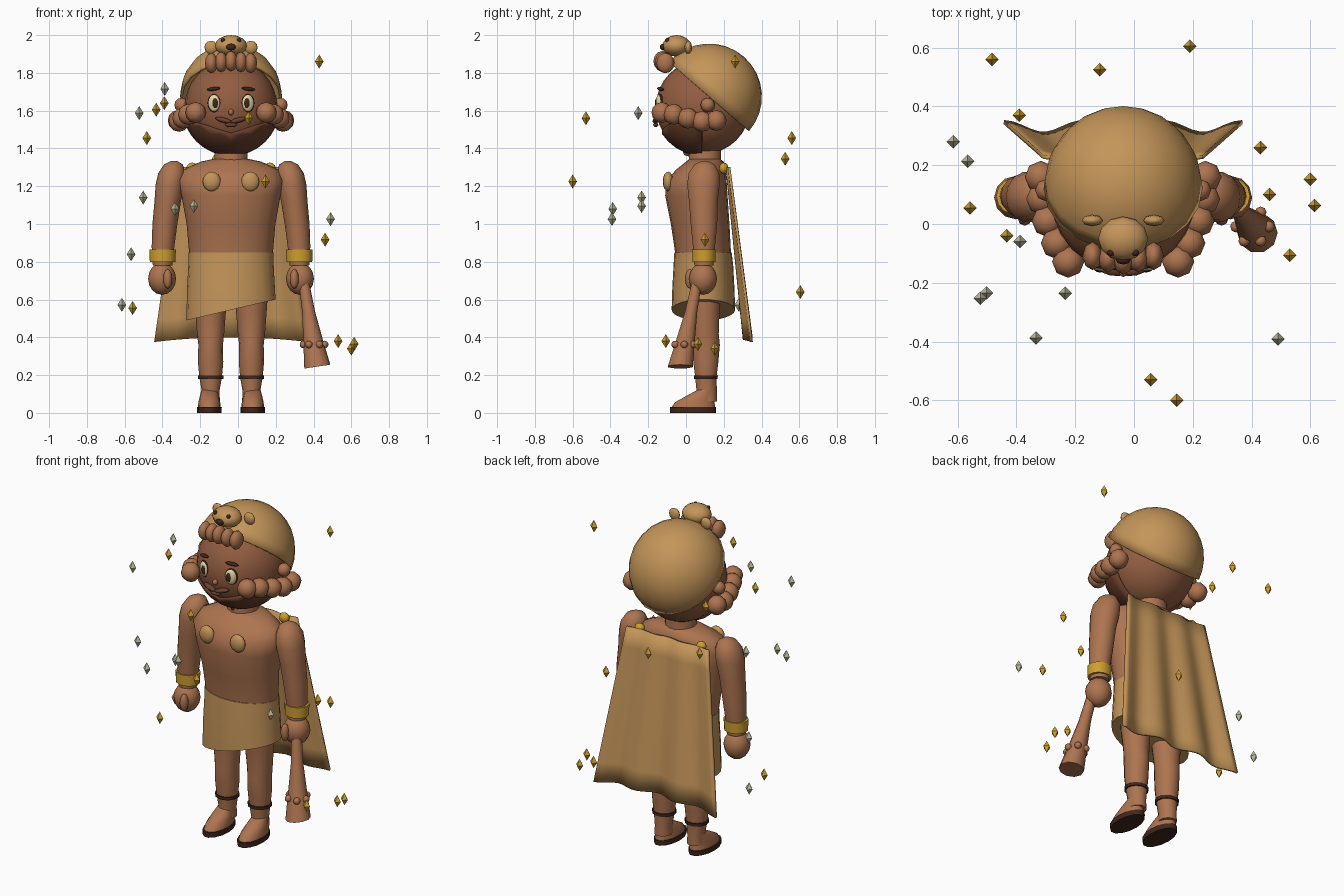
import bpy, bmesh, math
from mathutils import Matrix, Vector

if "Cube" in bpy.data.objects:
    bpy.data.objects.remove(bpy.data.objects["Cube"])

CX = -0.037  # figure's centre line


def material(name, *rgb):
    m = bpy.data.materials.new(name)
    m.diffuse_color = (*rgb, 1)
    m.use_nodes = True
    m.node_tree.nodes["Principled BSDF"].inputs["Base Color"].default_value = m.diffuse_color
    return m


SKIN = material("skin brown", 0.42, 0.175, 0.08)
FACE = material("face brown", 0.29, 0.11, 0.052)
BEARD = material("beard brown", 0.15, 0.052, 0.026)
DARK = material("dark brown", 0.05, 0.02, 0.012)
HIDE = material("tan hide", 0.55, 0.30, 0.10)
GOLD = material("gold", 0.62, 0.35, 0.03)
SILVER = material("pale silver", 0.52, 0.50, 0.33)
CREAM = material("eye cream", 0.78, 0.70, 0.40)


def finish(name, bm, mat, angle=40):
    bmesh.ops.recalc_face_normals(bm, faces=bm.faces[:])
    me = bpy.data.meshes.new(name)
    bm.to_mesh(me)
    bm.free()
    me.materials.append(mat)
    if angle:
        me.polygons.foreach_set("use_smooth", [True] * len(me.polygons))
        me.set_sharp_from_angle(angle=math.radians(angle))
    ob = bpy.data.objects.new(name, me)
    bpy.context.collection.objects.link(ob)
    return ob


def ball(name, mat, loc, size, rot=(0, 0, 0), seg=12, rings=8):
    """Ellipsoid placed relative to the figure's centre line."""
    bm = bmesh.new()
    bmesh.ops.create_uvsphere(bm, u_segments=seg, v_segments=rings, radius=1)
    if isinstance(size, (int, float)):
        size = (size,) * 3
    ob = finish(name, bm, mat, 70)
    ob.location = (CX + loc[0], loc[1], loc[2])
    ob.rotation_euler = rot
    ob.scale = size
    return ob


def loft(name, mat, rings, seg=14, slant=0.0, angle=45):
    """Skin elliptical rings (x, y, z, rx, ry); slant tilts the first ring."""
    bm = bmesh.new()
    loops = []
    for i, (x, y, z, rx, ry) in enumerate(rings):
        loop = []
        for k in range(seg):
            a = 2 * math.pi * k / seg
            px, py = rx * math.cos(a), ry * math.sin(a)
            loop.append(bm.verts.new((CX + x + px, y + py, z + (slant * px if i == 0 else 0))))
        loops.append(loop)
    for a, b in zip(loops, loops[1:]):
        for k in range(seg):
            n = (k + 1) % seg
            bm.faces.new((a[k], a[n], b[n], b[k]))
    bm.faces.new(loops[0])
    bm.faces.new(loops[-1])
    return finish(name, bm, mat, angle)


# Torso, neck and slanted loincloth
loft("torso", SKIN, [(0, .09, .72, .21, .14), (0, .09, .85, .222, .148), (0, .075, 1.0, .235, .155),
                     (0, .055, 1.15, .262, .165), (0, .055, 1.23, .28, .16), (0, .08, 1.29, .25, .13),
                     (0, .10, 1.33, .16, .10), (0, .10, 1.345, .09, .08)], 20)
loft("neck", SKIN, [(0, .10, 1.30, .09, .088), (0, .10, 1.45, .085, .085)])
loft("loincloth", HIDE, [(0, .092, .545, .236, .168), (0, .092, .65, .233, .165),
                         (0, .092, .78, .226, .158), (0, .09, .848, .224, .152)], 24, slant=.235)

# Head, beard and hide hood
ball("head", FACE, (0, .09, 1.62), (.245, .25, .25), seg=24, rings=16)
bm = bmesh.new()
bmesh.ops.create_uvsphere(bm, u_segments=24, v_segments=16, radius=.26)
for co, no in (((0, 0, 0), (-1, 0, 0)), ((0, -.005, 0), (0, 1, 0)), ((0, 0, -.145), (-.32, 0, 1))):
    bmesh.ops.bisect_plane(bm, geom=bm.verts[:] + bm.edges[:] + bm.faces[:], plane_co=co,
                           plane_no=Vector(no).normalized(), clear_outer=True)
beard = finish("beard", bm, BEARD)
beard.location = (CX, .09, 1.62)
beard.modifiers.new("mirror", 'MIRROR')
beard.modifiers.new("thickness", 'SOLIDIFY').thickness = .015

bm = bmesh.new()
bmesh.ops.create_uvsphere(bm, u_segments=20, v_segments=16, radius=.28)
bmesh.ops.delete(bm, geom=[v for v in bm.verts if v.co.z < -.01], context='VERTS')
bmesh.ops.transform(bm, verts=bm.verts[:], matrix=Matrix.Diagonal((.965, 1, 1, 1)) @ Matrix.Rotation(-.713, 4, 'X'))
hood = finish("hide_hood", bm, HIDE)
hood.location = (CX, .122, 1.675)
hood.modifiers.new("thickness", 'SOLIDIFY').thickness = .014

# Animal muzzle on the hood, and forehead curls
ball("hood_muzzle", HIDE, (0, -.05, 1.943), (.085, .075, .057))
ball("hood_nose", DARK, (0, -.122, 1.937), (.026, .016, .018), seg=8, rings=6)
for i in range(5):
    ball("forehead_curl", SKIN, ((i - 2) * .052, -.125 + .008 * abs(i - 2), 1.862 - .005 * abs(i - 2)),
         (.034, .048, .054), seg=8, rings=6)

# Nose and mouth
ball("nose", SKIN, (0, -.163, 1.592), (.014, .018, .017), seg=8, rings=6)
ball("lower_lip", BEARD, (0, -.16, 1.525), (.035, .014, .012), seg=10, rings=6)

CHEEK = [(.187, -.128, 1.59), (.225, -.065, 1.58), (.256, .01, 1.56), (.275, .085, 1.543), (.28, .16, 1.548)]
for s in (-1, 1):
    # Hood ears and eyes
    ball("hood_ear", HIDE, (s * .105, .012, 1.935), (.036, .02, .035), seg=8, rings=6)
    ball("hood_eye", DARK, (s * .042, -.098, 1.972), .012, seg=8, rings=6)
    # Face details
    turn = (0, 0, s * .35)
    ball("eye_rim", DARK, (s * .09, -.138, 1.64), (.036, .014, .049), turn)
    ball("eye", CREAM, (s * .09, -.143, 1.64), (.032, .016, .044), turn)
    ball("pupil", DARK, (s * .085, -.154, 1.64), (.018, .010, .028), turn, 10, 6)
    ball("eyebrow", DARK, (s * .092, -.135, 1.715), (.038, .014, .010), (0, s * .12, s * .35), 8, 6)
    ball("moustache", BEARD, (s * .04, -.158, 1.55), (.046, .018, .014), (0, -s * .25, s * .2), 8, 6)
    # Side curls
    for p in CHEEK:
        ball("side_curl", SKIN, (s * p[0], p[1], p[2]), .055, seg=8, rings=6)
    ball("upper_curl", SKIN, (s * .262, .115, 1.63), .038, seg=8, rings=6)
    # Arms, bands, hands, thumbs
    loft("arm", SKIN, [(s * .362, .095, .78, .052, .052), (s * .360, .095, .88, .060, .060),
                       (s * .350, .095, 1.0, .066, .072), (s * .335, .092, 1.12, .070, .078),
                       (s * .322, .092, 1.21, .077, .088), (s * .313, .095, 1.27, .072, .083),
                       (s * .305, .098, 1.315, .05, .055), (s * .302, .10, 1.333, .018, .02)])
    loft("arm_band", GOLD, [(s * .362, .095, .80, .068, .062), (s * .362, .095, .865, .070, .064)])
    ball("hand", SKIN, (s * .365, .09, .71), (.074, .074, .085))
    ball("thumb", SKIN, (s * .335, .02, .71), (.024, .026, .052), seg=8, rings=6)
    # Chest discs and cape pins
    ball("chest_disc", HIDE, (s * .102, -.095, 1.225), (.048, .028, .052))
    ball("cape_pin", GOLD, (s * .205, .20, 1.295), (.032, .025, .03), seg=8, rings=6)
    # Legs, shin rings, feet and soles
    x = s * .108
    loft("leg", SKIN, [(x, .11, .06, .05, .055), (x, .11, .11, .046, .055), (x, .105, .19, .060, .058),
                       (x, .105, .27, .067, .068), (x, .105, .36, .065, .076), (x, .105, .42, .072, .070),
                       (x, .10, .55, .082, .080), (x, .095, .72, .092, .095)])
    loft("shin_ring", DARK, [(x, .105, .18, .067, .064), (x, .105, .198, .068, .065)])
    x = s * .115
    loft("foot", SKIN, [(x, .04, .03, .060, .118), (x, .045, .055, .058, .108),
                        (x, .075, .09, .050, .075), (x, .105, .12, .042, .048)])
    loft("sole", DARK, [(x, .037, 0, .064, .125), (x, .037, .03, .066, .126)])

# Knobbed club in one hand
top, end = Vector((.372, .075, .78)), Vector((.457, -.03, .245))
club = []
for t, r in ((1, .069), (.75, .053), (.45, .034), (.1, .027), (0, .024)):
    p = top.lerp(end, t)
    club.append((p.x, p.y, p.z, r, r))
loft("club", SKIN, club, 10, slant=.15)
for k in range(6):
    a = k * math.pi / 3
    p = top.lerp(end, .80)
    ball("club_knob", SKIN, (p.x + .056 * math.cos(a), p.y + .056 * math.sin(a), p.z + .01), .02, seg=8, rings=6)

# Folded cape
bm = bmesh.new()
bmesh.ops.create_grid(bm, x_segments=28, y_segments=8, size=1)
for v in bm.verts:
    u, t = v.co.x, (1 - v.co.y) / 2
    v.co = (CX + u * (.272 + .135 * t),
            .215 + .105 * t + .02 * (.3 + .7 * t) * math.cos(u * 3 * math.pi + math.pi),
            1.30 - (.90 + .025 * u * u) * t)
cape = finish("cape", bm, HIDE, 60)
cape.modifiers.new("thickness", 'SOLIDIFY').thickness = .014

# Floating diamond sparkles
GOLD_AT = [(.43, .26, 1.86), (-.39, .37, 1.64), (-.433, -.04, 1.605), (.057, -.53, 1.56), (-.483, .56, 1.455),
           (.145, -.60, 1.225), (.461, .10, .917), (.53, -.107, .38), (.60, .152, .34), (.615, .063, .365),
           (-.558, .055, .555), (-.116, .525, 1.345), (.19, .605, .64)]
SILVER_AT = [(-.388, -.06, 1.715), (-.523, -.253, 1.587), (-.502, -.235, 1.14), (-.234, -.235, 1.095),
             (-.334, -.388, 1.08), (.49, -.392, 1.026), (-.566, .213, .84), (-.615, .28, .572)]
for label, mat, spots in (("gold_sparkle", GOLD, GOLD_AT), ("silver_sparkle", SILVER, SILVER_AT)):
    for p in spots:
        bm = bmesh.new()
        bmesh.ops.create_uvsphere(bm, u_segments=4, v_segments=2, radius=1)
        ob = finish(label, bm, mat, 0)
        ob.location = p
        ob.scale = (.023, .023, .037)
